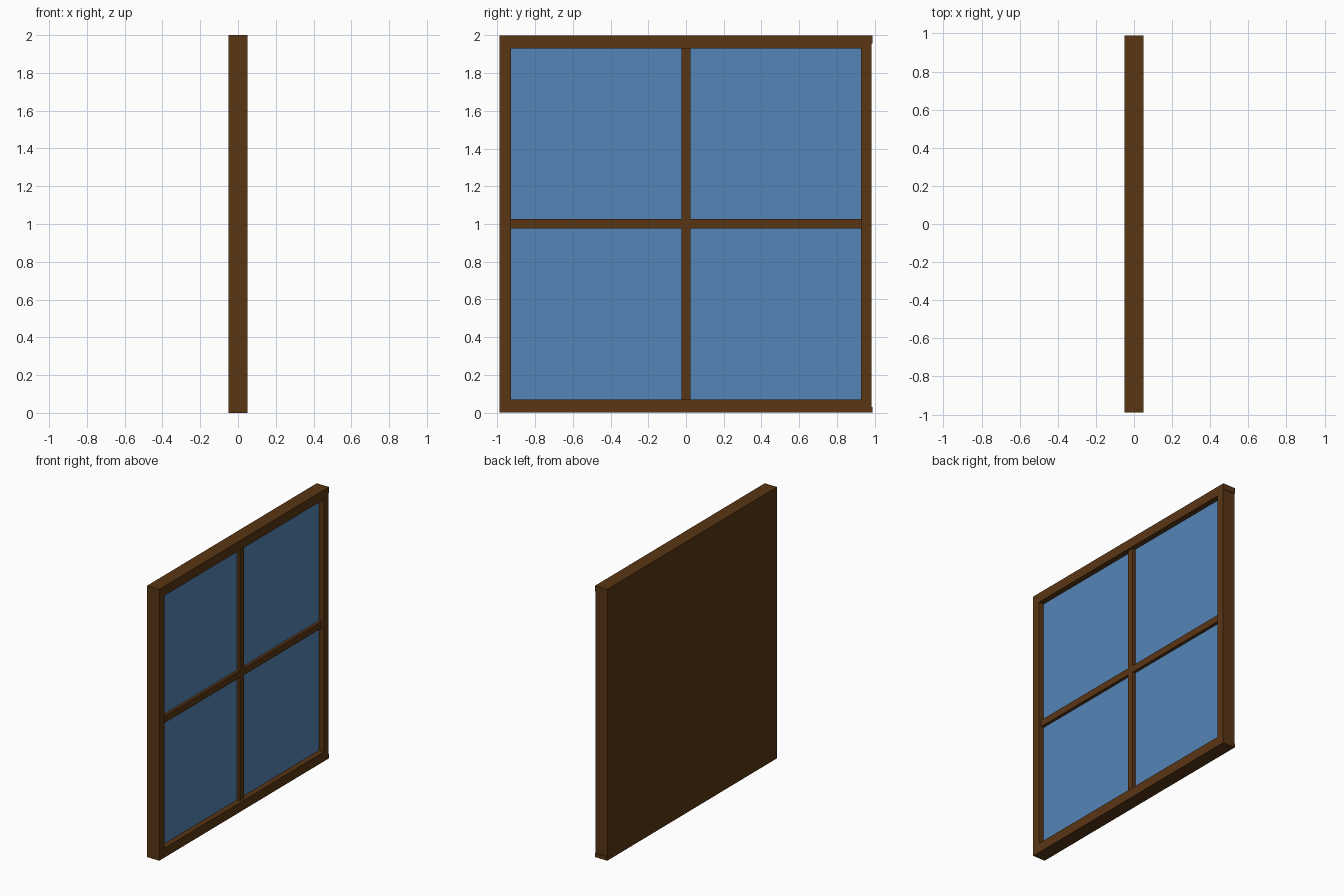
import bpy, bmesh

if "Cube" in bpy.data.objects:
    bpy.data.objects.remove(bpy.data.objects["Cube"])


def material(name, color):
    m = bpy.data.materials.new(name)
    m.diffuse_color = color
    m.use_nodes = True
    m.node_tree.nodes["Principled BSDF"].inputs["Base Color"].default_value = m.diffuse_color
    return m


WOOD = material("wood", (0.10, 0.036, 0.007, 1))
GLASS = material("glass", (0.09, 0.235, 0.47, 1))


def prism(name, outline, x0, x1, mat):
    """Extrude a (y, z) outline along x."""
    bm = bmesh.new()
    face = bm.faces.new([bm.verts.new((x0, y, z)) for y, z in outline])
    ext = bmesh.ops.extrude_face_region(bm, geom=[face], use_keep_orig=True)
    for v in ext["geom"]:
        if isinstance(v, bmesh.types.BMVert):
            v.co.x = x1
    bmesh.ops.recalc_face_normals(bm, faces=bm.faces)
    mesh = bpy.data.meshes.new(name)
    bm.to_mesh(mesh)
    bm.free()
    mesh.materials.append(mat)
    ob = bpy.data.objects.new(name, mesh)
    bpy.context.collection.objects.link(ob)
    return ob


def rect(y0, y1, z0, z1):
    return [(y0, z0), (y1, z0), (y1, z1), (y0, z1)]


IN, BOT, TOP, MID, HALF = 0.928, 0.07, 1.93, 1.002, 0.025

# Frame with solid back; rails stand slightly proud of one stile
frame = prism("window_frame", [
    (-0.988, 0), (0.988, 0), (0.988, 0.03), (0.983, 0.03),
    (0.983, 1.957), (0.988, 1.957), (0.988, 2), (-0.988, 2)], -0.05, 0.05, WOOD)

# Pocket for the glazing
cutter = prism("pocket_cutter", rect(-IN, IN, BOT, TOP), 0.0, 0.1, WOOD)
cutter.hide_render = True
cutter.hide_set(True)
cut = frame.modifiers.new("pocket", "BOOLEAN")
cut.operation = "DIFFERENCE"
cut.solver = "EXACT"
cut.object = cutter

# Glass sheet
prism("glass_pane", rect(-IN, IN, BOT, TOP), 0.0, 0.01, GLASS)

# Cross-shaped glazing bars
lo, hi = MID - HALF, MID + HALF
prism("glazing_bars", [
    (-HALF, BOT), (HALF, BOT), (HALF, lo), (IN, lo), (IN, hi), (HALF, hi),
    (HALF, TOP), (-HALF, TOP), (-HALF, hi), (-IN, hi), (-IN, lo), (-HALF, lo)],
    0.01, 0.032, WOOD)
